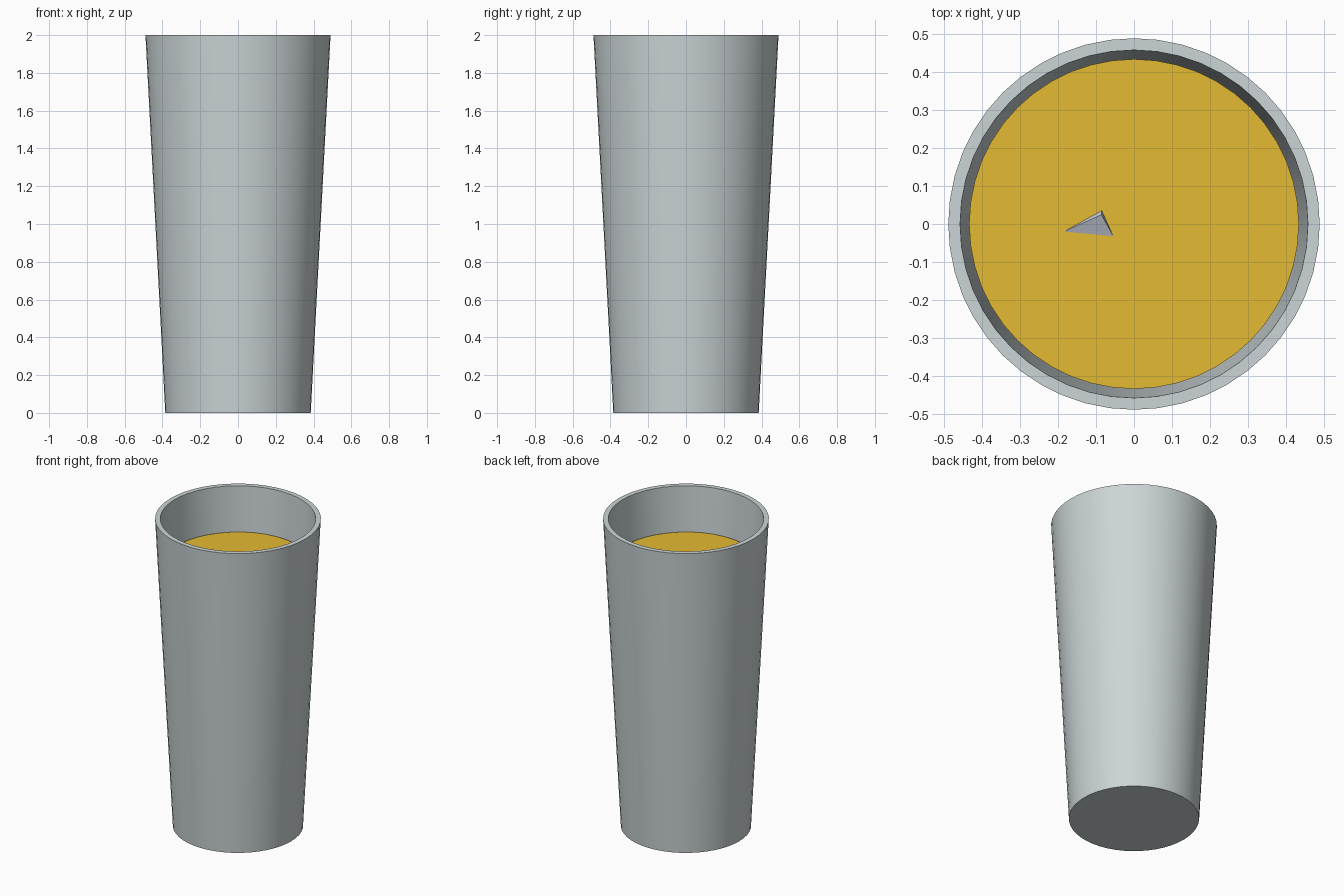
import bpy
import bmesh
import math
from mathutils import Matrix, Vector

old = bpy.data.objects.get("Cube")
if old:
    bpy.data.objects.remove(old, do_unlink=True)

SIDES = 48


def material(name, rgb):
    mat = bpy.data.materials.new(name)
    mat.use_nodes = True
    mat.diffuse_color = (*rgb, 1)
    mat.node_tree.nodes["Principled BSDF"].inputs["Base Color"].default_value = (*rgb, 1)
    return mat


def add_object(name, bm, mat, smooth=False):
    bmesh.ops.recalc_face_normals(bm, faces=bm.faces)
    mesh = bpy.data.meshes.new(name)
    bm.to_mesh(mesh)
    bm.free()
    mesh.materials.append(mat)
    obj = bpy.data.objects.new(name, mesh)
    bpy.context.collection.objects.link(obj)
    if smooth:
        bpy.ops.object.select_all(action="DESELECT")
        obj.select_set(True)
        bpy.context.view_layer.objects.active = obj
        bpy.ops.object.shade_smooth_by_angle(angle=math.radians(30))
    return obj


def turned(name, profile, mat):
    """Closed round solid: rings of (radius, z), capped at both ends."""
    bm = bmesh.new()
    rings = []
    for r, z in profile:
        angles = [math.tau * i / SIDES for i in range(SIDES)]
        rings.append([bm.verts.new((r * math.cos(a), r * math.sin(a), z)) for a in angles])
    for low, high in zip(rings, rings[1:]):
        for i in range(SIDES):
            j = (i + 1) % SIDES
            bm.faces.new((low[i], low[j], high[j], high[i]))
    bm.faces.new(rings[0])
    bm.faces.new(rings[-1])
    return add_object(name, bm, mat, smooth=True)


glass_grey = material("pale grey glass", (0.6, 0.66, 0.67))
amber = material("amber drink", (0.77, 0.49, 0.032))
ice_blue = material("pale ice", (0.6, 0.64, 0.72))

# Tapered tumbler with a thick base and an open top
turned("tumbler", [(0.385, 0), (0.49, 2), (0.459, 2), (0.36, 0.1)], glass_grey)

# Drink filling most of the tumbler
LEVEL = 1.71
turned("drink", [(0.352, 0.105), (0.435, LEVEL)], amber)

# Tilted ice cube with one corner breaking the surface
SIZE = 0.25
corner = Vector((-0.086, 0.0245, LEVEL + 0.024))
edge_a = Vector((-0.099, -0.0445, -0.024)).normalized()
edge_b = Vector((0.031, -0.0565, -0.024))
edge_b = (edge_b - edge_a * edge_b.dot(edge_a)).normalized()
edge_c = edge_a.cross(edge_b)
if edge_c.z > 0:
    edge_c.negate()
turn = Matrix((edge_a, edge_b, edge_c)).transposed().to_4x4()
centre = corner + (edge_a + edge_b + edge_c) * SIZE / 2
bm = bmesh.new()
bmesh.ops.create_cube(bm, size=SIZE, matrix=Matrix.Translation(centre) @ turn)
add_object("ice_cube", bm, ice_blue)
